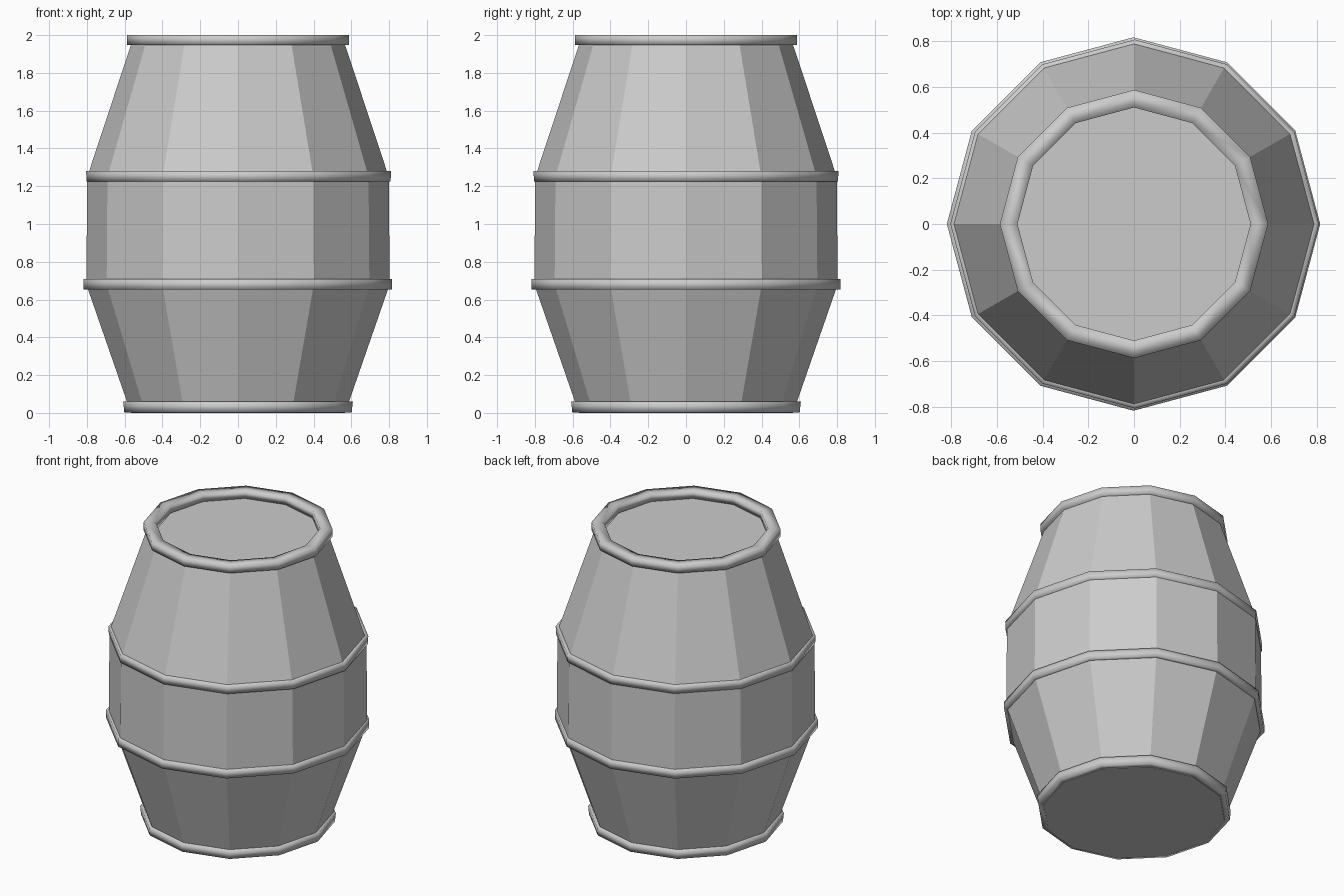
import bpy, bmesh
from math import cos, sin, pi

if "Cube" in bpy.data.objects:
    bpy.data.objects.remove(bpy.data.objects["Cube"])

SIDES = 12


def lathe(name, profile, closed=False, smooth=False, cx=0.0):
    """Turn a list of (radius, z) points into a 12-sided solid or ring."""
    bm = bmesh.new()
    rings = [[bm.verts.new((cx + r * cos(2 * pi * i / SIDES),
                            r * sin(2 * pi * i / SIDES), z))
              for i in range(SIDES)] for r, z in profile]
    pairs = list(zip(rings, rings[1:]))
    if closed:
        pairs.append((rings[-1], rings[0]))
    else:
        bm.faces.new(rings[0])
        bm.faces.new(rings[-1])
    for a, b in pairs:
        for i in range(SIDES):
            j = (i + 1) % SIDES
            bm.faces.new((a[i], a[j], b[j], b[i]))
    bmesh.ops.recalc_face_normals(bm, faces=bm.faces)
    for f in bm.faces:
        f.smooth = smooth
    me = bpy.data.meshes.new(name)
    bm.to_mesh(me)
    bm.free()
    ob = bpy.data.objects.new(name, me)
    bpy.context.collection.objects.link(ob)
    return ob


def hoop(name, inner, outer_low, outer_high, z0, z1, cx=0.0):
    """Rectangular band with soft shading."""
    lathe(name, [(inner, z0), (outer_low, z0), (outer_high, z1), (inner, z1)],
          closed=True, smooth=True, cx=cx)


# Faceted barrel body, its top face forms the recessed lid
lathe("barrel_body", [(0.567, 0.0), (0.803, 0.68), (0.798, 1.25), (0.567, 1.948)])

# Four hoops
hoop("bottom_hoop", 0.55, 0.602, 0.608, 0.003, 0.06)
hoop("lower_hoop", 0.77, 0.817, 0.817, 0.652, 0.708, -0.002)
hoop("upper_hoop", 0.77, 0.805, 0.807, 1.225, 1.28, 0.003)
hoop("top_rim", 0.51, 0.587, 0.587, 1.947, 2.0)
